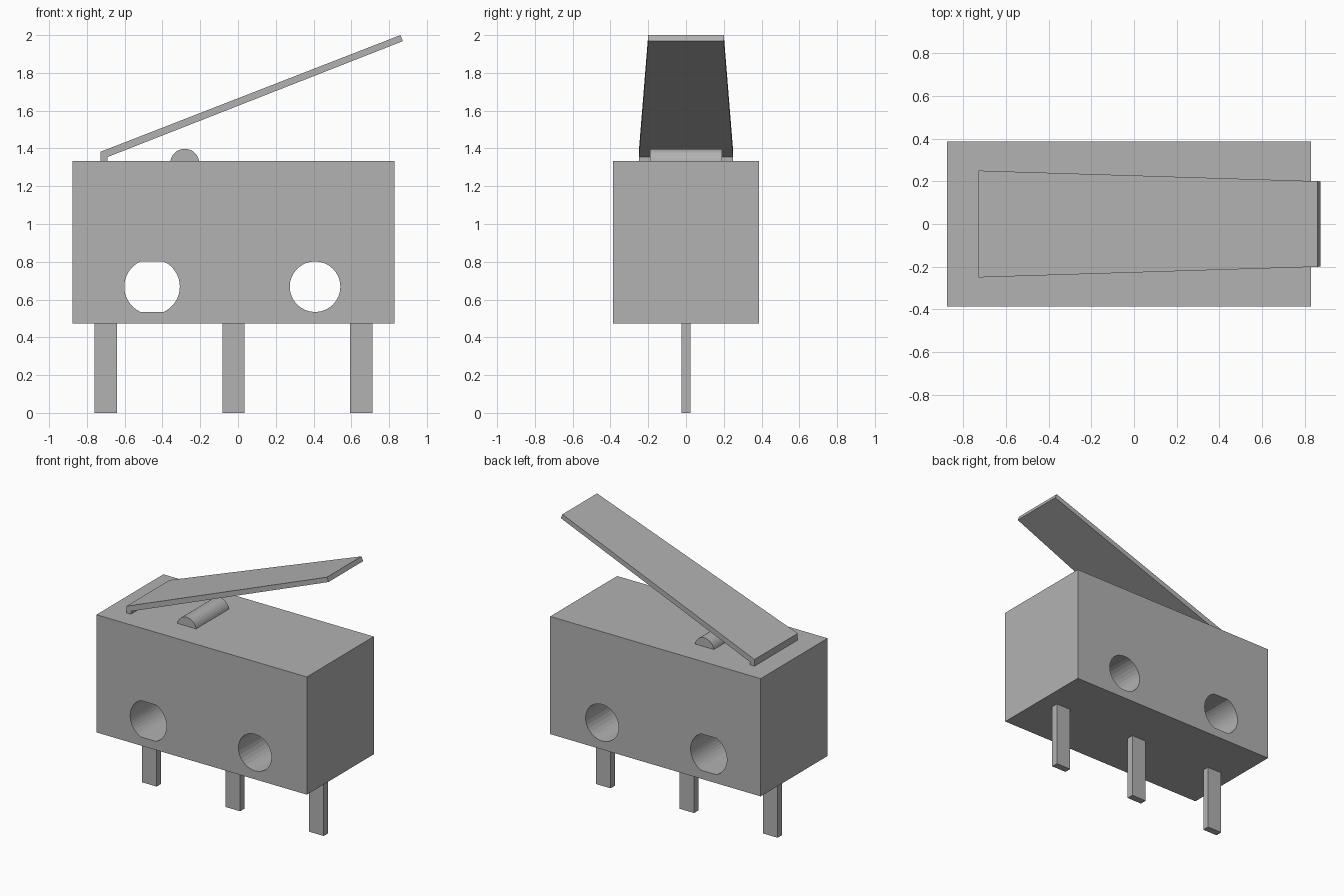
import bpy, bmesh
from math import sin, cos, pi, radians

if "Cube" in bpy.data.objects:
    bpy.data.objects.remove(bpy.data.objects["Cube"])

# Dark grey finish shared by all parts
grey = bpy.data.materials.new("dark_grey")
grey.diffuse_color = (0.447, 0.447, 0.447, 1)
grey.use_nodes = True
grey.node_tree.nodes["Principled BSDF"].inputs["Base Color"].default_value = grey.diffuse_color


def arc(cx, cz, r, start=0, end=2 * pi, n=32):
    """Points along an arc in the front (x, z) plane."""
    return [(cx + r * cos(start + (end - start) * i / n),
             cz + r * sin(start + (end - start) * i / n)) for i in range(n + 1)]


def rect(x0, x1, z0, z1):
    return [(x0, z0), (x1, z0), (x1, z1), (x0, z1)]


def extrude_profile(name, loops, half_depth):
    """Fill closed loops in the front plane (inner loops are holes), extrude along y."""
    curve = bpy.data.curves.new(name, 'CURVE')
    curve.dimensions = '2D'
    curve.fill_mode = 'BOTH'
    curve.extrude = half_depth
    for pts in loops:
        spline = curve.splines.new('POLY')
        spline.points.add(len(pts) - 1)
        for p, (x, z) in zip(spline.points, pts):
            p.co = (x, z, 0, 1)
        spline.use_cyclic_u = True
    obj = bpy.data.objects.new(name, curve)
    bpy.context.collection.objects.link(obj)
    obj.rotation_euler = (radians(90), 0, 0)
    bpy.ops.object.select_all(action='DESELECT')
    obj.select_set(True)
    bpy.context.view_layer.objects.active = obj
    bpy.ops.object.convert(target='MESH')
    obj = bpy.context.object
    bm = bmesh.new()
    bm.from_mesh(obj.data)
    bmesh.ops.remove_doubles(bm, verts=bm.verts, dist=1e-5)
    bmesh.ops.recalc_face_normals(bm, faces=bm.faces)
    for f in bm.faces:
        f.smooth = False
        f.material_index = 0
    bm.to_mesh(obj.data)
    bm.free()
    obj.data.materials.clear()
    obj.data.materials.append(grey)
    return obj


BOTTOM, TOP = 0.472, 1.333
HOLE_Z, HOLE_R = 0.668, 0.134

# Housing with a round mounting hole and a flat-sided wide one
round_hole = arc(0.408, HOLE_Z, HOLE_R)[:-1]
flat = 1.137  # angle where the wide hole meets its flats
wide_hole = (arc(-0.455, HOLE_Z, 0.147, -flat, flat, 16)
             + arc(-0.455, HOLE_Z, 0.147, pi - flat, pi + flat, 16))
extrude_profile("housing", [rect(-0.875, 0.828, BOTTOM, TOP), round_hole, wide_hole], 0.387)

# Terminal pins
for i, x in enumerate((-0.70, -0.024, 0.652)):
    extrude_profile(f"terminal_pin_{i + 1}",
                    [rect(x - 0.059, x + 0.059, 0, BOTTOM + 0.01)], 0.025)

# Half-round plunger
extrude_profile("plunger", [arc(-0.282, 1.321, 0.077, 0, pi, 16)], 0.19)

# Bent lever, tapering towards its free end
lever = extrude_profile("lever", [[
    (-0.729, TOP - 0.01), (-0.692, TOP - 0.01), (-0.692, 1.354),
    (0.873, 1.968), (0.86, 2.0), (-0.729, 1.382)]], 1.0)
for v in lever.data.vertices:
    v.co.z *= 0.25 - 0.05 * (v.co.x + 0.729) / 1.595
lever.data.update()
